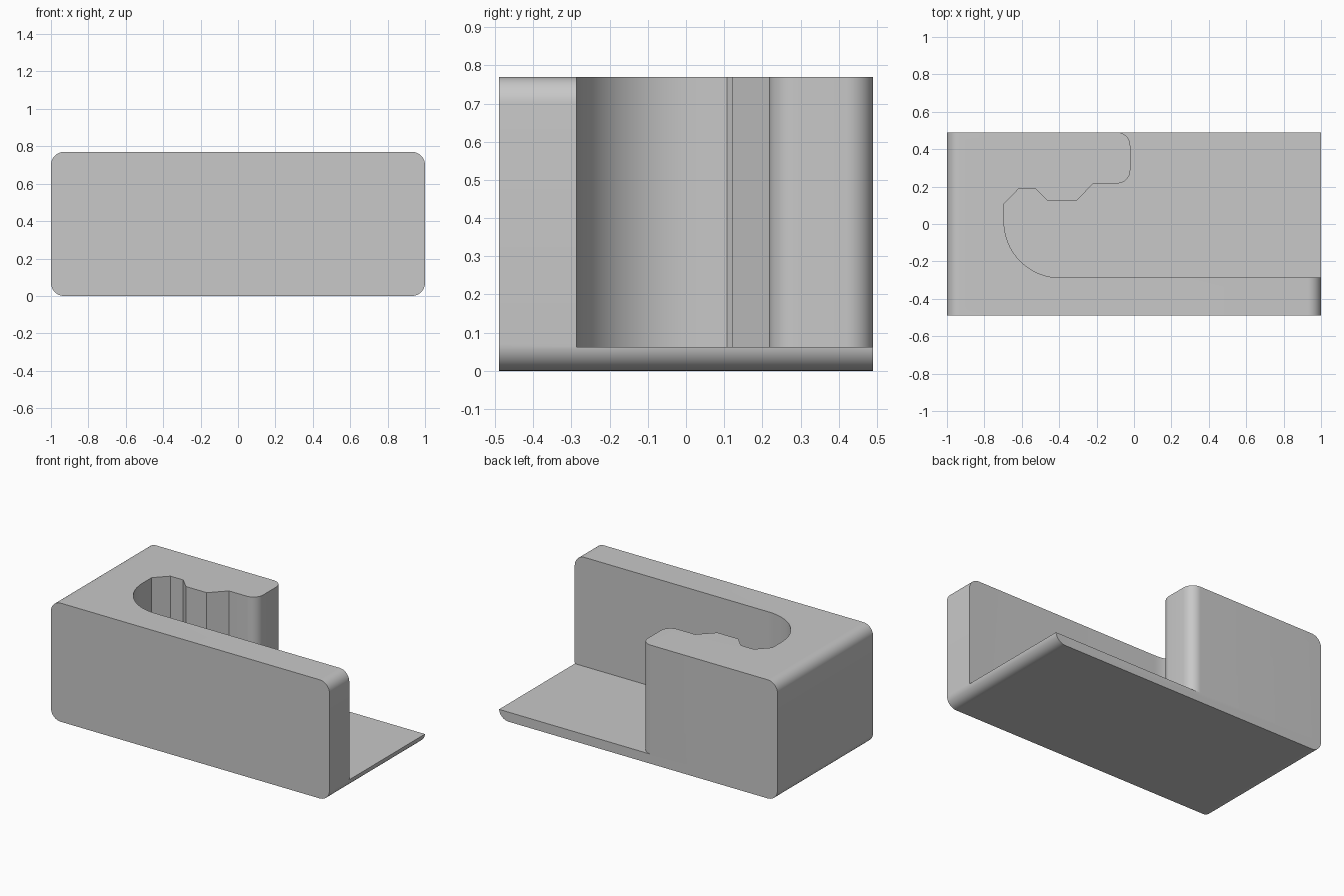
import bpy, bmesh
from math import cos, sin, radians
from mathutils import Vector

if "Cube" in bpy.data.objects:
    bpy.data.objects.remove(bpy.data.objects["Cube"], do_unlink=True)

WIDTH, DEPTH, HEIGHT = 2.0, 0.98, 0.77
EDGE_R, FLOOR = 0.07, 0.062


def arc(cx, cy, r, start, end, steps=12):
    """Points along a circular arc, angles in degrees."""
    angles = [radians(start + (end - start) * i / steps) for i in range(steps + 1)]
    return [(cx + r * cos(a), cy + r * sin(a)) for a in angles]


def prism(name, points, direction):
    """Solid made by sweeping a closed outline along a direction."""
    bm = bmesh.new()
    face = bm.faces.new([bm.verts.new(p) for p in points])
    swept = bmesh.ops.extrude_face_region(bm, geom=[face])
    verts = [v for v in swept["geom"] if isinstance(v, bmesh.types.BMVert)]
    bmesh.ops.translate(bm, verts=verts, vec=Vector(direction))
    bmesh.ops.recalc_face_normals(bm, faces=bm.faces)
    mesh = bpy.data.meshes.new(name)
    bm.to_mesh(mesh)
    bm.free()
    obj = bpy.data.objects.new(name, mesh)
    bpy.context.collection.objects.link(obj)
    return obj


# Block with rounded long edges
hx = WIDTH / 2 - EDGE_R
low, high = EDGE_R, HEIGHT - EDGE_R
outline = (arc(hx, low, EDGE_R, -90, 0) + arc(hx, high, EDGE_R, 0, 90)
           + arc(-hx, high, EDGE_R, 90, 180) + arc(-hx, low, EDGE_R, 180, 270))
block = prism("bracket_body", [(x, -DEPTH / 2, z) for x, z in outline], (0, DEPTH, 0))

# Pocket: front wall, round inner end, notched side, rounded jaw tip, open back corner
pocket = [(1.2, -0.287)]
pocket += arc(-0.395, 0.013, 0.30, 270, 180, 20)
pocket += [(-0.695, 0.107), (-0.617, 0.188), (-0.525, 0.188),
           (-0.46, 0.122), (-0.31, 0.122), (-0.217, 0.217)]
pocket += arc(-0.09, 0.287, 0.07, 270, 360)
pocket += arc(-0.09, 0.42, 0.07, 0, 90)
pocket += [(-0.09, 0.6), (1.2, 0.6)]
cutter = prism("pocket_cutter", [(x, y, FLOOR) for x, y in pocket], (0, 0, 1))
cutter.hide_render = True

# Cut the pocket
bpy.ops.object.select_all(action="DESELECT")
block.select_set(True)
bpy.context.view_layer.objects.active = block
cut = block.modifiers.new("pocket", "BOOLEAN")
cut.operation, cut.solver, cut.object = "DIFFERENCE", "EXACT", cutter
bpy.ops.object.modifier_apply(modifier=cut.name)
bpy.data.objects.remove(cutter, do_unlink=True)

# Single grey finish
grey = bpy.data.materials.new("plain_grey")
grey.use_nodes = True
grey.diffuse_color = (0.58, 0.58, 0.58, 1)
grey.node_tree.nodes["Principled BSDF"].inputs["Base Color"].default_value = grey.diffuse_color
block.data.materials.clear()
block.data.materials.append(grey)
bpy.ops.object.shade_smooth_by_angle(angle=radians(30))
